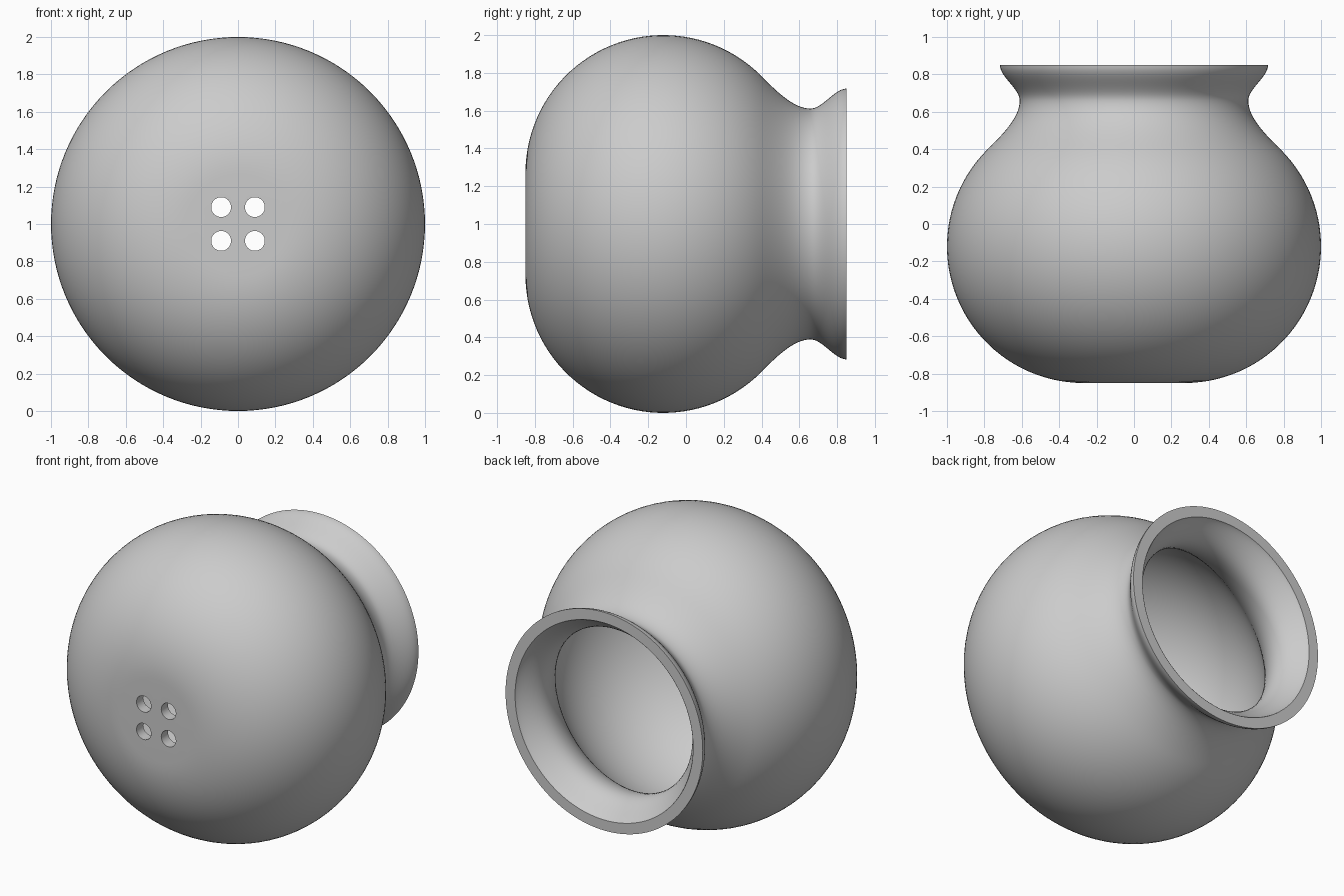
import bpy, bmesh, math
from mathutils import Vector, Matrix

if "Cube" in bpy.data.objects:
    bpy.data.objects.remove(bpy.data.objects["Cube"], do_unlink=True)

WALL = 0.07
BASE_R, ARC_R, ARC_Y = 0.27, 0.73, -0.12
SEGMENTS = 128

grey = bpy.data.materials.new("plain grey")
grey.use_nodes = True
grey.diffuse_color = (0.6, 0.6, 0.6, 1)
grey.node_tree.nodes["Principled BSDF"].inputs["Base Color"].default_value = (0.6, 0.6, 0.6, 1)


def hermite(a, b, slope_a, slope_b, steps):
    """Points (radius, y) easing between two points, after the first."""
    span = b[1] - a[1]
    pts = []
    for i in range(1, steps + 1):
        t = i / steps
        s = t * t * (3 - 2 * t)
        r = (a[0] * (1 - s) + b[0] * s + span * slope_a * t * (1 - t) ** 2
             - span * slope_b * t * t * (1 - t))
        pts.append(Vector((r, a[1] + span * t)))
    return pts


def outer_profile():
    # Round belly, then waisted neck, then flared lip
    end = math.asin((0.4 - ARC_Y) / ARC_R)
    outer = []
    for i in range(41):
        a = -math.pi / 2 + (end + math.pi / 2) * i / 40
        outer.append(Vector((BASE_R + ARC_R * math.cos(a), ARC_Y + ARC_R * math.sin(a))))
    outer += hermite(outer[-1], (0.611, 0.66), -math.tan(end), 0, 14)
    outer += hermite(outer[-1], (0.717, 0.85), 0, 0, 12)
    return outer


def inset(points):
    # Wall thickness measured square to the profile
    result = []
    for i, p in enumerate(points):
        d = (points[min(i + 1, len(points) - 1)] - points[max(i - 1, 0)]).normalized()
        if i == 0:
            d = Vector((1, 0))
        if i == len(points) - 1:
            d = Vector((0, 1))
        result.append(p + WALL * Vector((-d.y, d.x)))
    return result


def lathe(name, profile):
    """Turn an open profile about the y axis and cap both ends."""
    bm = bmesh.new()
    rings = []
    for r, y in profile:
        rings.append([bm.verts.new((r * math.cos(k * math.tau / SEGMENTS), y,
                                    r * math.sin(k * math.tau / SEGMENTS)))
                      for k in range(SEGMENTS)])
    for a, b in zip(rings, rings[1:]):
        for k in range(SEGMENTS):
            n = (k + 1) % SEGMENTS
            bm.faces.new((a[k], a[n], b[n], b[k]))
    bm.faces.new(rings[0])
    bm.faces.new(rings[-1])
    bmesh.ops.recalc_face_normals(bm, faces=bm.faces)
    mesh = bpy.data.meshes.new(name)
    bm.to_mesh(mesh)
    bm.free()
    obj = bpy.data.objects.new(name, mesh)
    bpy.context.collection.objects.link(obj)
    obj.location.z = 1
    mesh.materials.append(grey)
    return obj


outer = outer_profile()
pot = lathe("pot", outer + inset(outer)[::-1])

# Four drain holes through the flat base
bm = bmesh.new()
for x in (-0.09, 0.09):
    for z in (0.91, 1.09):
        bmesh.ops.create_cone(bm, cap_ends=True, segments=40, radius1=0.053, radius2=0.053,
                              depth=0.4, matrix=Matrix.Translation((x, -0.82, z))
                              @ Matrix.Rotation(math.pi / 2, 4, 'X'))
mesh = bpy.data.meshes.new("hole_cutter")
bm.to_mesh(mesh)
bm.free()
mesh.materials.append(grey)
cutter = bpy.data.objects.new("hole_cutter", mesh)
bpy.context.collection.objects.link(cutter)
cutter.hide_render = True

cut = pot.modifiers.new("drain_holes", 'BOOLEAN')
cut.operation = 'DIFFERENCE'
cut.solver = 'EXACT'
cut.object = cutter
bpy.context.view_layer.objects.active = pot
pot.select_set(True)
bpy.ops.object.modifier_apply(modifier=cut.name)
bpy.data.objects.remove(cutter, do_unlink=True)

bpy.ops.object.shade_smooth_by_angle(angle=math.radians(35))
